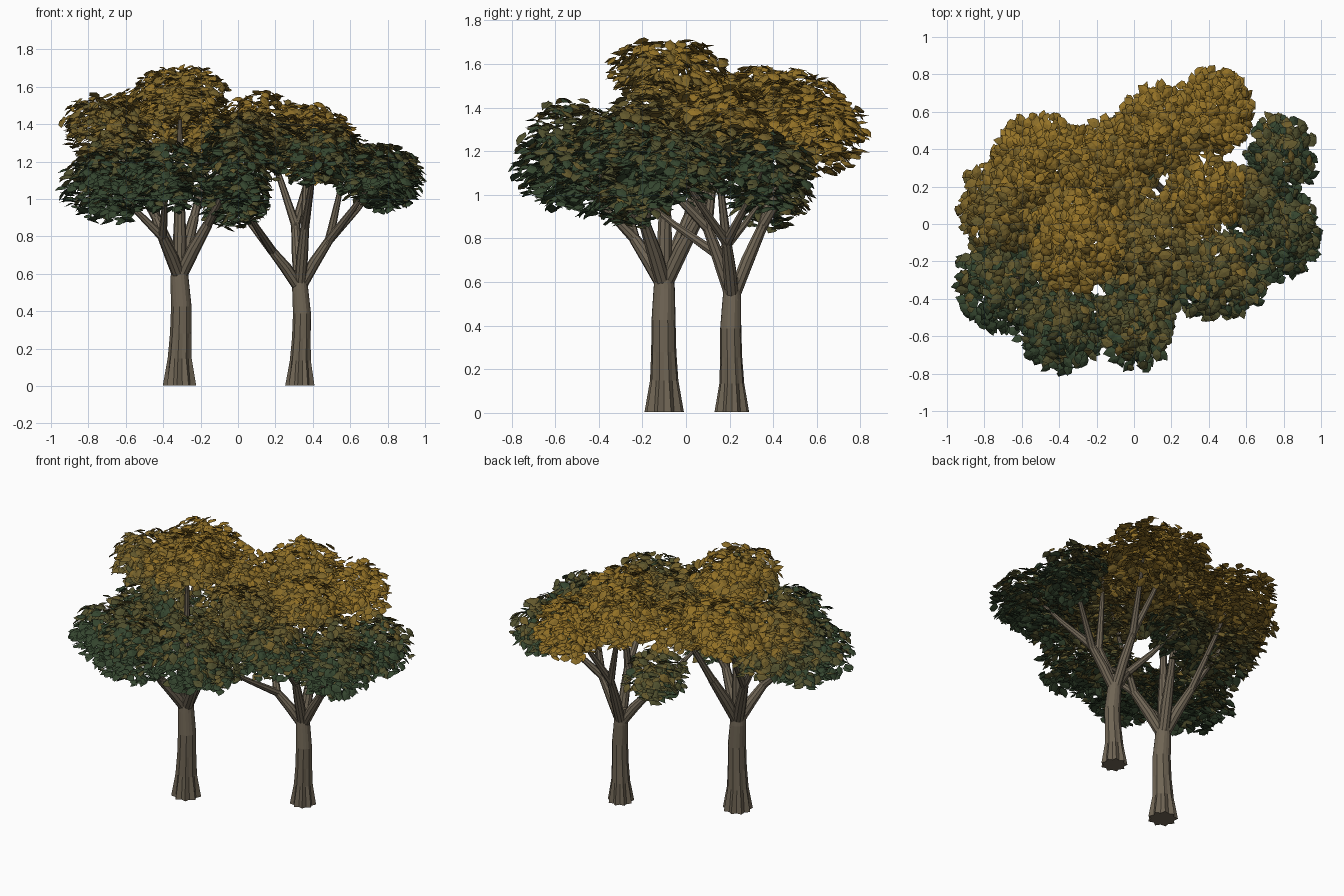
import bpy, bmesh, random
from math import sin, cos, pi
from mathutils import Vector

if "Cube" in bpy.data.objects:
    bpy.data.objects.remove(bpy.data.objects["Cube"])

random.seed(7)


def material(name, rgb):
    m = bpy.data.materials.new(name)
    m.diffuse_color = (*rgb, 1)
    m.use_nodes = True
    m.node_tree.nodes["Principled BSDF"].inputs["Base Color"].default_value = m.diffuse_color
    return m


def finish(bm, name, mats):
    me = bpy.data.meshes.new(name)
    bm.to_mesh(me)
    bm.free()
    for m in mats:
        me.materials.append(m)
    ob = bpy.data.objects.new(name, me)
    bpy.context.collection.objects.link(ob)
    return ob


def tube(bm, path, radii, sides, flutes=None):
    """Tapered tube along a path; flutes gives the root ridge depth of each ring."""
    rings = []
    for i, p in enumerate(path):
        d = (path[min(i + 1, len(path) - 1)] - path[max(i - 1, 0)]).normalized()
        if flutes:
            d = Vector((0, 0, 1))
        u = d.cross(Vector((0, 1, 0.01))).normalized()
        v = d.cross(u)
        ring = []
        for k in range(sides):
            a = 2 * pi * k / sides
            r = radii[i] * (1 + (flutes[i] * cos(a * sides / 2) if flutes else 0))
            ring.append(bm.verts.new(p + (u * cos(a) + v * sin(a)) * r))
        rings.append(ring)
    for lo, hi in zip(rings, rings[1:]):
        for k in range(sides):
            n = (k + 1) % sides
            bm.faces.new((lo[k], lo[n], hi[n], hi[k]))
    bm.faces.new(rings[0][::-1])
    bm.faces.new(rings[-1])
    bmesh.ops.recalc_face_normals(bm, faces=bm.faces)


bark = material("bark", (0.16, 0.13, 0.09))
GREEN, GOLD, STEPS = Vector((0.035, 0.060, 0.028)), Vector((0.30, 0.17, 0.02)), 7
leaf_mats = [material(f"leaf_{i}", GREEN.lerp(GOLD, i / (STEPS - 1))) for i in range(STEPS)]

# Leaf clumps: centre, radii, goldness, limb that carries it
CLUMPS = [
    ((-0.68, -0.30, 1.07), (0.28, 0.28, 0.20), 0.05, "left_low"),
    ((-0.38, -0.54, 1.12), (0.26, 0.25, 0.19), 0.05, "left_low"),
    ((-0.60, 0.06, 1.18), (0.26, 0.24, 0.15), 0.20, "left_high"),
    ((-0.72, 0.10, 1.39), (0.23, 0.25, 0.17), 0.55, "left_high"),
    ((-0.50, 0.34, 1.42), (0.28, 0.25, 0.17), 0.80, "left_high"),
    ((-0.31, -0.09, 1.57), (0.26, 0.28, 0.15), 0.80, "left_peak"),
    ((-0.13, 0.28, 1.34), (0.26, 0.29, 0.15), 0.75, "left_back"),
    ((0.01, -0.50, 1.20), (0.21, 0.28, 0.25), 0.12, "left_front"),
    ((0.08, -0.12, 1.31), (0.27, 0.27, 0.17), 0.40, "left_front"),
    ((-0.04, 0.38, 1.00), (0.19, 0.20, 0.16), 0.15, "right_inner"),
    ((0.00, -0.25, 1.00), (0.17, 0.20, 0.15), 0.12, "right_inner"),
    ((0.13, 0.50, 1.39), (0.23, 0.24, 0.18), 0.80, "right_back"),
    ((0.42, 0.60, 1.28), (0.22, 0.23, 0.20), 0.90, "right_back"),
    ((0.37, 0.16, 1.37), (0.22, 0.22, 0.14), 0.75, "right_top"),
    ((0.42, -0.28, 1.24), (0.30, 0.23, 0.17), 0.18, "right_top"),
    ((0.79, 0.36, 1.11), (0.19, 0.23, 0.18), 0.05, "right_outer"),
    ((0.75, -0.05, 1.12), (0.24, 0.26, 0.17), 0.05, "right_outer"),
    ((0.58, 0.14, 1.20), (0.16, 0.17, 0.13), 0.30, "right_outer"),
]

# Trunks: (x, y) at heights, fork height, overall thickness
TREES = {
    "left": ([(-0.31, -0.10), (-0.31, -0.10), (-0.305, -0.102), (-0.302, -0.103),
              (-0.312, -0.10), (-0.312, -0.10)], 0.66, 0.98),
    "right": ([(0.333, 0.21), (0.335, 0.21), (0.34, 0.207), (0.343, 0.205),
               (0.333, 0.21), (0.33, 0.212)], 0.60, 0.86),
}
HEIGHTS = (0.0, 0.22, 0.42, 0.64, 0.86, 1.03)
RADII = (0.083, 0.063, 0.058, 0.056, 0.050, 0.040)
FLUTES = (0.13, 0.07, 0.03, 0.02, 0.01, 0.0)

for tree, (xy, fork, thick) in TREES.items():
    # Trunk with flared, ridged foot
    bm = bmesh.new()
    path = [Vector((x, y, 0.003 + fork * h)) for (x, y), h in zip(xy, HEIGHTS)]
    tube(bm, path, [r * thick for r in RADII], 18, FLUTES)
    finish(bm, tree + "_trunk", [bark])

    # Thick limbs from the fork, each splitting into branches to its clumps
    bm = bmesh.new()
    start = Vector((*xy[-1], fork - 0.08))
    for limb in sorted({c[3] for c in CLUMPS if c[3].startswith(tree)}):
        ends = [Vector(c[0]) for c in CLUMPS if c[3] == limb]
        mean = sum(ends, Vector()) / len(ends)
        joint = start.lerp(mean, 0.42)
        low = start.lerp(joint, 0.5) + Vector((0, 0, 0.01))
        tube(bm, [start, low, joint], [0.036 * thick, 0.036 * thick, 0.027 * thick], 10)
        for end in ends:
            tip = end + Vector((0, 0, 0.02))
            mid = joint.lerp(tip, 0.5) + Vector((0, 0, -0.01))
            tube(bm, [low.lerp(joint, 0.6), joint, mid, tip], [0.024, 0.024, 0.016, 0.005], 8)
    finish(bm, tree + "_branches", [bark])


def add_leaf(bm, pos, along, normal, length, width, mat):
    """Pointed, faceted leaf: a thin solid with a raised midrib on both sides."""
    side = normal.cross(along).normalized()
    along = side.cross(normal).normalized()

    def at(l, w, h):
        return bm.verts.new(pos + along * (l * length) + side * (w * width) + normal * (h * length))
    base, tip = at(-0.5, 0, -0.02), at(0.5, 0, -0.06)
    top, under = at(-0.05, 0, 0.10), at(-0.05, 0, -0.05)
    r1, r2, l2, l1 = at(-0.2, 0.46, 0), at(0.12, 0.42, 0), at(0.12, -0.42, 0), at(-0.2, -0.46, 0)
    rim = (base, l1, l2, tip, r2, r1)
    for i in range(6):
        a, b = rim[i], rim[(i + 1) % 6]
        for tri in ((a, b, top), (b, a, under)):
            bm.faces.new(tri).material_index = mat


def rand_unit():
    return Vector([random.gauss(0, 1) for _ in range(3)]).normalized()


# Foliage
for tree in TREES:
    bm = bmesh.new()
    for c, r, gold, limb in CLUMPS:
        if not limb.startswith(tree):
            continue
        count = int(5000 * (r[0] * r[1] + r[2] * (r[0] + r[1]) / 2))
        for _ in range(count):
            d = rand_unit()
            k = random.uniform(0.08, 1.0) ** 0.42 * 1.02
            off = Vector([d[i] * r[i] * k for i in range(3)])
            out = Vector((d.x * 0.7, d.y * 0.7, -0.1)) + rand_unit() * 0.9
            normal = (Vector((d.x * 0.4, d.y * 0.4, 0.85)) + rand_unit() * 0.5).normalized()
            tone = gold + 0.8 * off.z + 0.5 * off.y + random.gauss(0, 0.13)
            mat = round(max(0, min(1, tone)) * (STEPS - 1))
            size = random.uniform(0.8, 1.15)
            add_leaf(bm, Vector(c) + off, out, normal, 0.074 * size, 0.052 * size, mat)
    bmesh.ops.recalc_face_normals(bm, faces=bm.faces)
    finish(bm, tree + "_leaves", leaf_mats)
